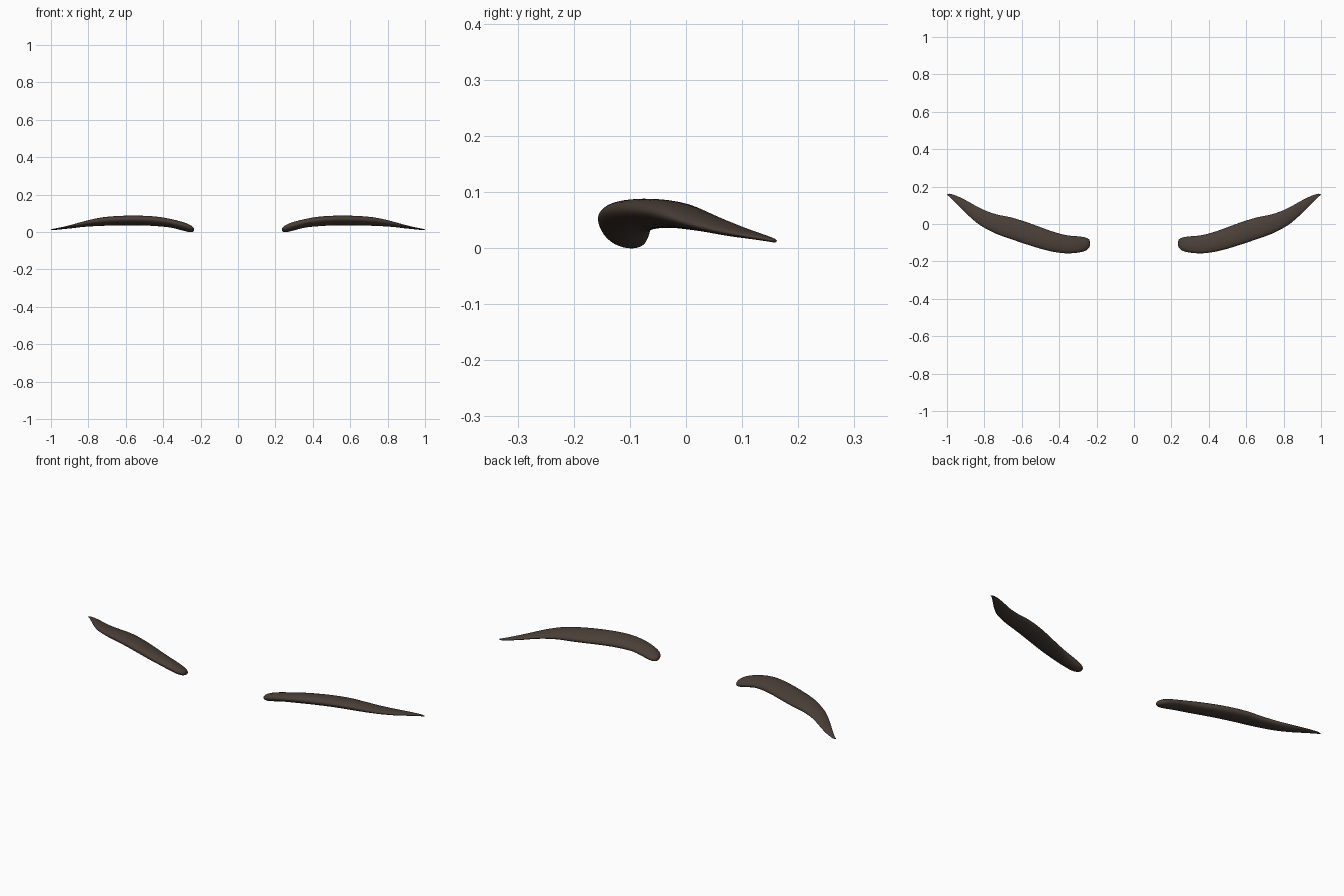
import bpy, bmesh, math

if "Cube" in bpy.data.objects:
    bpy.data.objects.remove(bpy.data.objects["Cube"])

# stations along the brow: x, front y, back y, bottom z, top z
STATIONS = [
    (.235, -.106, -.098, .009, .015), (.240, -.126, -.083, .002, .026),
    (.260, -.143, -.072, .000, .040), (.300, -.153, -.066, .009, .055),
    (.360, -.157, -.060, .024, .070), (.430, -.149, -.042, .031, .082),
    (.500, -.132, -.017, .035, .087), (.580, -.107, .012, .036, .088),
    (.660, -.080, .036, .035, .085), (.730, -.055, .050, .033, .078),
    (.790, -.026, .070, .030, .066), (.840, .006, .094, .026, .053),
    (.890, .050, .122, .020, .039), (.940, .100, .147, .015, .027),
    (.980, .140, .161, .011, .019), (.995, .152, .160, .010, .016),
    (1.00, .155, .157, .011, .014),
]
SIDES, STEPS, TILT = 32, 4, 0.3


def smooth_stations():
    """Catmull-Rom subdivision of the stations."""
    p = [STATIONS[0]] + STATIONS + [STATIONS[-1]]
    out = []
    for i in range(1, len(p) - 2):
        for s in range(STEPS):
            t = s / STEPS
            out.append([0.5 * (2 * b + (c - a) * t + (2 * a - 5 * b + 4 * c - d) * t ** 2
                               + (3 * b - a - 3 * c + d) * t ** 3)
                        for a, b, c, d in zip(p[i - 1], p[i], p[i + 1], p[i + 2])])
    return out + [list(STATIONS[-1])]


def eyebrow(name, side, mat):
    bm = bmesh.new()
    rings = []
    for x, y0, y1, z0, z1 in smooth_stations():
        ring = []
        for k in range(SIDES):
            a = 2 * math.pi * k / SIDES
            # slightly tilted oval, front edge higher than the back edge
            ring.append(bm.verts.new((side * x,
                                      (y0 + y1) / 2 + (y1 - y0) / 2 * math.cos(a),
                                      (z0 + z1) / 2 + (z1 - z0) / 2 * math.sin(a - TILT))))
        rings.append(ring)
    for r, q in zip(rings, rings[1:]):
        for k in range(SIDES):
            n = (k + 1) % SIDES
            bm.faces.new((r[k], r[n], q[n], q[k]))
    bm.faces.new(rings[0])
    bm.faces.new(rings[-1])
    bmesh.ops.recalc_face_normals(bm, faces=bm.faces)
    for f in bm.faces:
        f.smooth = True
    me = bpy.data.meshes.new(name)
    bm.to_mesh(me)
    bm.free()
    me.materials.append(mat)
    bpy.context.collection.objects.link(bpy.data.objects.new(name, me))


brown = bpy.data.materials.new("dark brown hair")
brown.diffuse_color = (0.068, 0.049, 0.039, 1)
brown.use_nodes = True
brown.node_tree.nodes["Principled BSDF"].inputs["Base Color"].default_value = brown.diffuse_color

# mirrored pair
eyebrow("right_eyebrow", 1, brown)
eyebrow("left_eyebrow", -1, brown)
